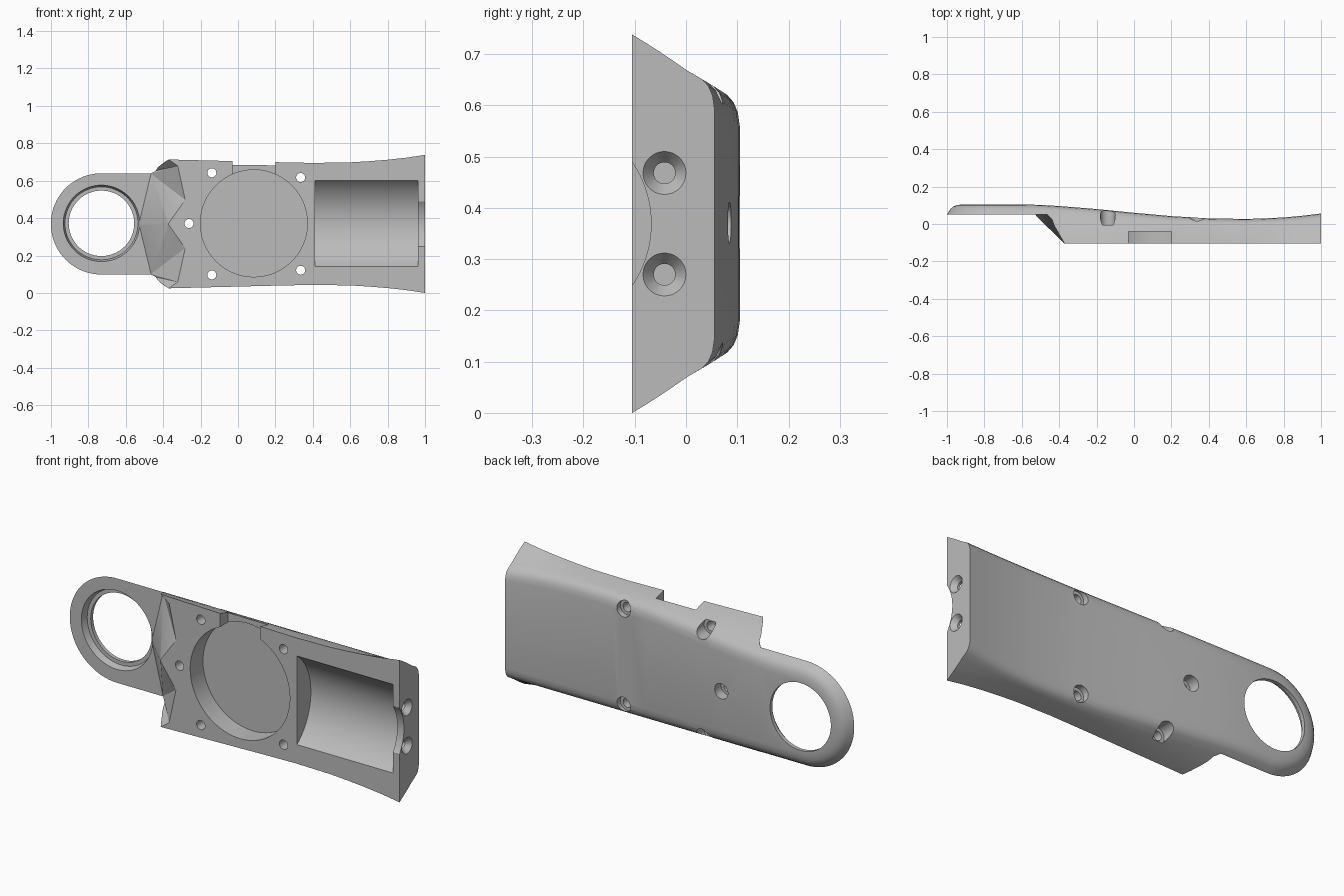
import bpy, bmesh
from math import sin, cos, pi
from mathutils import Vector

if "Cube" in bpy.data.objects:
    bpy.data.objects.remove(bpy.data.objects["Cube"])

ZC = 0.369        # height of the mirror line
FRONT = -0.105    # flat front plane
RING_X = -0.73    # centre of the ring end

grey = bpy.data.materials.new("grey plastic")
grey.use_nodes = True
colour = (0.5, 0.5, 0.5, 1)
grey.diffuse_color = colour
grey.node_tree.nodes["Principled BSDF"].inputs["Base Color"].default_value = colour


def make_object(name, bm):
    bmesh.ops.recalc_face_normals(bm, faces=bm.faces)
    mesh = bpy.data.meshes.new(name)
    bm.to_mesh(mesh)
    bm.free()
    mesh.materials.append(grey)
    obj = bpy.data.objects.new(name, mesh)
    bpy.context.collection.objects.link(obj)
    return obj


def loft(bm, rings, cap_end=True):
    rows = [[bm.verts.new(p) for p in ring] for ring in rings]
    n = len(rows[0])
    for a, b in zip(rows, rows[1:]):
        for i in range(n):
            j = (i + 1) % n
            bm.faces.new((a[i], a[j], b[j], b[i]))
    bm.faces.new(rows[0])
    if cap_end:
        bm.faces.new(rows[-1])


def section(back, half, x, angle=0):
    """Trapezoid cross-section with a rounded back; angle sweeps it round the ring end."""
    upper = []
    shoulder = back - 0.025
    levels = [(FRONT + (shoulder - FRONT) * t / 5, 0) for t in range(6)]
    levels += [(back - 0.012, 0.006), (back - 0.004, 0.02), (back, 0.045)]
    for y, inset in levels:
        w = 0.3 - 0.55 * y - 0.7 * y * y - inset
        w += (half - 0.35) * max(0, y / FRONT)
        upper.append((x - w * sin(angle), y, w * cos(angle)))
    lower = [(px, y, -w) for px, y, w in reversed(upper)]
    return [(px, y, ZC + w) for px, y, w in upper + lower]


# Handle body: position, back surface, half width at the front
stations = [(1, .056, .369), (.9, .044, .354), (.8, .035, .343), (.7, .030, .335),
            (.6, .027, .329), (.4, .030, .326), (.2, .042, .330), (0, .060, .335),
            (-.2, .080, .340), (-.4, .096, .345), (-.5, .102, .345), (-.6, .105, .345)]
rings = [section(b, h, x) for x, b, h in stations]
STEPS = 20
rings += [section(.105, .345, RING_X, i / STEPS * pi / 2) for i in range(STEPS + 1)]
bm = bmesh.new()
loft(bm, rings, cap_end=False)   # the ring tip closes by merging
bmesh.ops.remove_doubles(bm, verts=bm.verts, dist=1e-5)
body = make_object("handle_shell", bm)


def cut_works():
    """The cut must change the shell and leave its full length."""
    mesh = body.evaluated_get(bpy.context.evaluated_depsgraph_get()).data
    xs = [v.co.x for v in mesh.vertices]
    return (len(xs) > 0 and max(xs) - min(xs) > 1.95
            and len(mesh.polygons) != len(body.data.polygons))


def cut(bm):
    cutter = make_object("cutter", bm)
    cutter.hide_render = True
    mod = body.modifiers.new("cut", 'BOOLEAN')
    mod.operation = 'DIFFERENCE'
    mod.object = cutter
    for solver in ('EXACT', 'MANIFOLD', 'FLOAT'):
        mod.solver = solver
        bpy.context.view_layer.update()
        if cut_works():
            bpy.context.view_layer.objects.active = body
            bpy.ops.object.modifier_apply(modifier=mod.name)
            break
    else:
        body.modifiers.remove(mod)
    bpy.data.objects.remove(cutter)


def cut_round(start, end, r1, r2=None, sides=48):
    """Cut a cylinder or cone between two points."""
    a, b = Vector(start), Vector(end)
    bm = bmesh.new()
    bmesh.ops.create_cone(bm, cap_ends=True, segments=sides, radius1=r1,
                          radius2=r1 if r2 is None else r2, depth=(b - a).length)
    turn = Vector((0, 0, 1)).rotation_difference(b - a).to_matrix()
    bmesh.ops.rotate(bm, verts=bm.verts, matrix=turn)
    bmesh.ops.translate(bm, verts=bm.verts, vec=(a + b) / 2)
    cut(bm)


def cut_box(lo, hi):
    bm = bmesh.new()
    corners = [(lo[0], lo[2]), (hi[0], lo[2]), (hi[0], hi[2]), (lo[0], hi[2])]
    loft(bm, [[(x, y, z) for x, z in corners] for y in (lo[1], hi[1])])
    cut(bm)


# Front of the neck: thin plate with two fluted, sloping valleys
deep = [(-1.3, .5), (-.458, .5), (-.46, .28), (-.462, .274), (-.465, .268), (-.53, 0)]
shallow = [(-1.3, .5), (-.37, .5), (-.37, .346), (-.32, .31), (-.28, .127), (-.37, 0)]


def mirrored(points, y):
    both = points + [(x, -z) for x, z in reversed(points[:-1])]
    return [(x, y, ZC + z) for x, z in both]


bm = bmesh.new()
loft(bm, [mirrored(deep, .05), mirrored(shallow, FRONT - .002), mirrored(shallow, -.3)])
bmesh.ops.triangulate(bm, faces=bm.faces)
cut(bm)

# Ring opening with a tapered seat
cut_round((RING_X, -.2, ZC + .003), (RING_X, .3, ZC + .003), .175, sides=80)
cut_round((RING_X, .04, ZC + .003), (RING_X, .085, ZC + .003), .207, .195, sides=80)

# Round pocket and its side slot
cut_round((.085, -.3, ZC + .003), (.085, 0, ZC + .003), .286, sides=96)
cut_box((-.03, -.31, ZC + .2), (.2, -.04, ZC + .6))

# Cylindrical trough and smaller end opening
cut_round((.412, -.28, ZC + .003), (.962, -.28, ZC + .003), .289, sides=128)
cut_round((.9, -.281, ZC), (1.2, -.281, ZC), .213, sides=96)

# Screw holes with counterbores sunk from the back
for x, z, floor in ((-.14, .273, -.005), (-.14, -.273, -.005), (.335, .248, .003),
                    (.335, -.248, .003), (-.262, .002, .03)):
    cut_round((x, -.3, ZC + z), (x, .3, ZC + z), .024, sides=32)
    cut_round((x, floor, ZC + z), (x, .31, ZC + z), .04, sides=32)

# Countersunk holes in the end wall
for side in (-1, 1):
    z = ZC + side * .099
    cut_round((.93, -.042, z), (1.1, -.042, z), .021, sides=32)
    cut_round((.97, -.042, z), (1.002, -.042, z), .018, .0435, sides=32)

# Smooth curved walls, keep machined edges crisp
bpy.ops.object.select_all(action='DESELECT')
body.select_set(True)
bpy.context.view_layer.objects.active = body
bpy.ops.object.shade_smooth_by_angle(angle=pi / 6)
